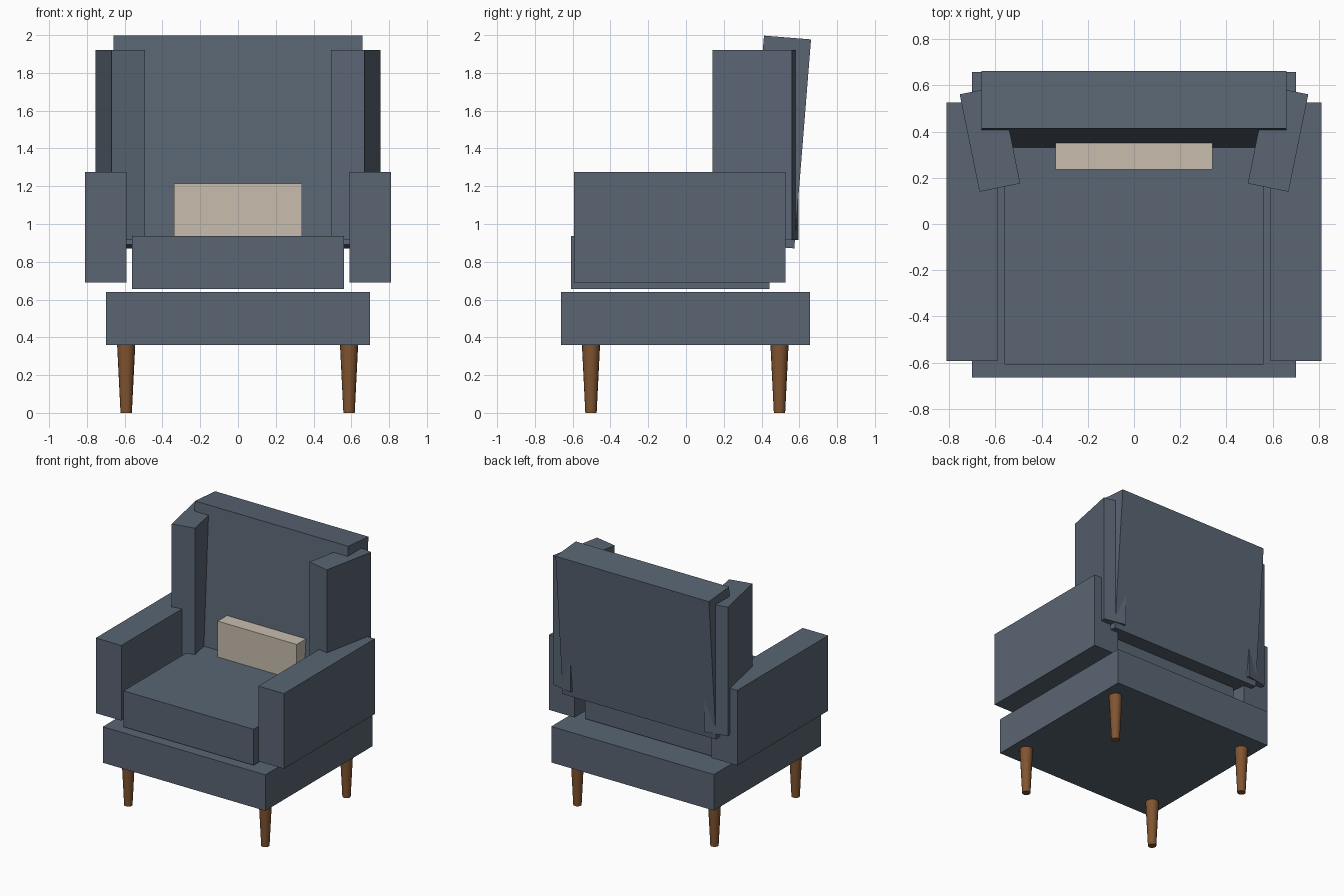
import bpy
from mathutils import Matrix, Vector

if "Cube" in bpy.data.objects:
    bpy.data.objects.remove(bpy.data.objects["Cube"])


def material(name, rgb):
    m = bpy.data.materials.new(name)
    m.diffuse_color = (*rgb, 1)
    m.use_nodes = True
    m.node_tree.nodes["Principled BSDF"].inputs["Base Color"].default_value = m.diffuse_color
    return m


fabric = material("slate fabric", (0.10, 0.13, 0.17))
linen = material("cream linen", (0.58, 0.51, 0.42))
wood = material("brown wood", (0.22, 0.09, 0.03))


def box(name, center, size, mat, axis="Z", angle=0.0):
    """Box with its size baked into the mesh, turned about one axis."""
    bpy.ops.mesh.primitive_cube_add(size=1)
    ob = bpy.context.object
    ob.name = name
    ob.data.transform(Matrix.Diagonal((*size, 1)))
    ob.matrix_world = Matrix.Translation(Vector(center)) @ Matrix.Rotation(angle, 4, axis)
    ob.data.materials.append(mat)
    return ob


# Base, seat cushion, and the backrest leaning slightly backwards
box("base", (0, -0.003, 0.50), (1.40, 1.32, 0.28), fabric)
box("seat_cushion", (0, -0.083, 0.796), (1.12, 1.05, 0.28), fabric)
box("backrest", (0, 0.493, 1.434), (1.32, 0.25, 1.11), fabric, "X", -0.08)

# Lumbar pillow
box("lumbar_pillow", (0, 0.296, 1.07), (0.68, 0.12, 0.29), linen)

# Arms and splayed wings on both sides
for side, s in (("left", -1), ("right", 1)):
    box(side + "_arm", (s * 0.70, -0.033, 0.982), (0.22, 1.118, 0.585), fabric)
    box(side + "_wing", (s * 0.623, 0.368, 1.418), (0.18, 0.43, 1.005), fabric, "Z", -s * 0.2)

# Tapered round legs
for depth, y in (("front", -0.503), ("back", 0.495)):
    for side, x in (("left", -0.592), ("right", 0.588)):
        bpy.ops.mesh.primitive_cone_add(vertices=16, radius1=0.03, radius2=0.048,
                                        depth=0.36, location=(x, y, 0.18))
        leg = bpy.context.object
        leg.name = f"{depth}_{side}_leg"
        leg.data.materials.append(wood)
        bpy.ops.object.shade_smooth_by_angle()
